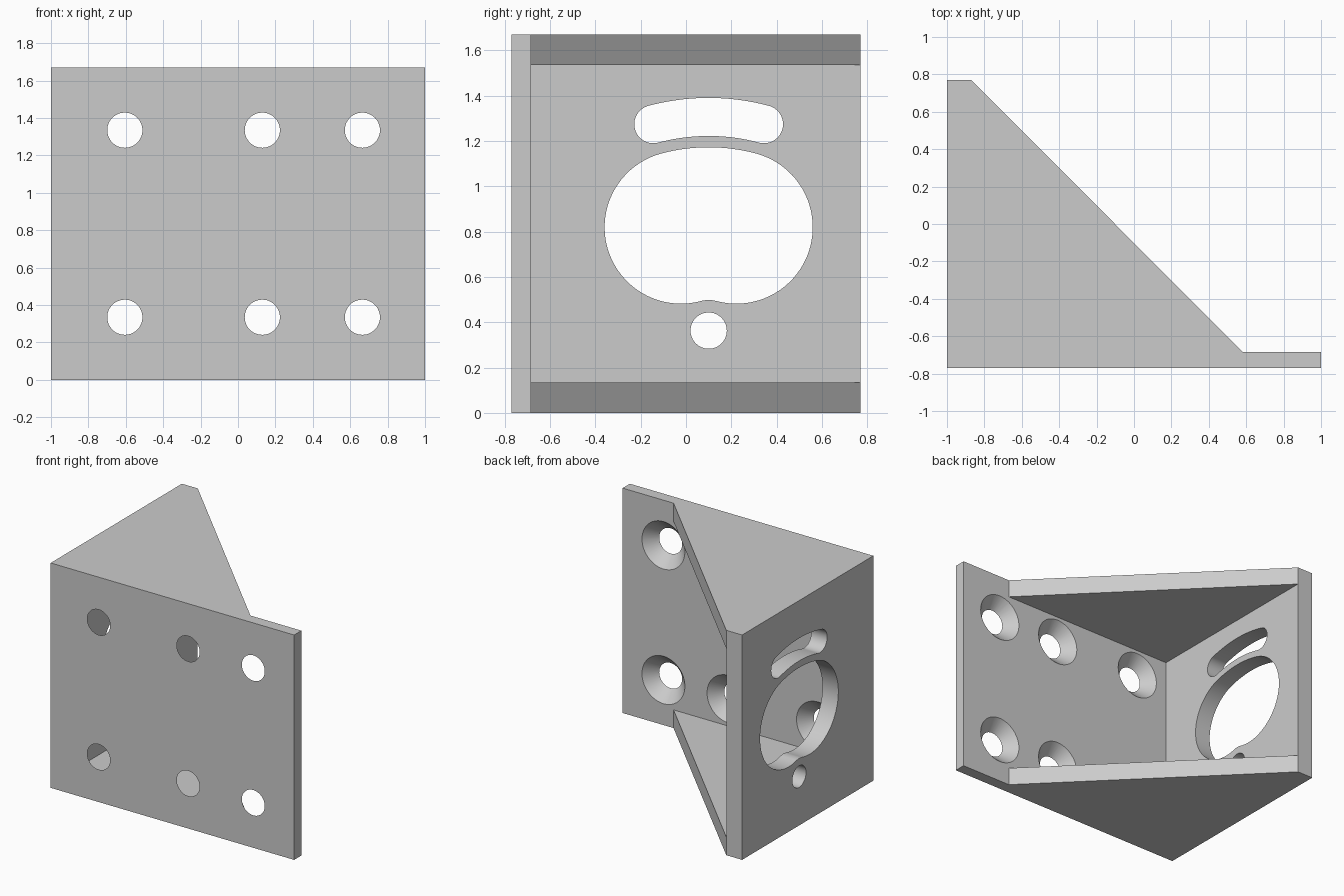
import bpy, bmesh, math
from mathutils import Vector

cube = bpy.data.objects.get("Cube")
if cube:
    bpy.data.objects.remove(cube)

# Overall sizes
BACK, FRONT = 0.77, -0.77
HEIGHT, GUSSET = 1.67, 0.135
WALL_X, PLATE_Y = -0.87, -0.685
PIVOT = Vector((0.1, 0.363))

steel = bpy.data.materials.new("light_grey")
steel.use_nodes = True
GREY = (0.6, 0.6, 0.6, 1)
steel.diffuse_color = GREY
steel.node_tree.nodes["Principled BSDF"].inputs["Base Color"].default_value = GREY


def loft(name, start, end):
    """Closed solid between two matching loops of 3D points."""
    bm = bmesh.new()
    a = [bm.verts.new(p) for p in start]
    b = [bm.verts.new(p) for p in end]
    bm.faces.new(a)
    bm.faces.new(b[::-1])
    for i in range(len(a)):
        j = (i + 1) % len(a)
        bm.faces.new((a[i], b[i], b[j], a[j]))
    bmesh.ops.recalc_face_normals(bm, faces=bm.faces)
    mesh = bpy.data.meshes.new(name)
    bm.to_mesh(mesh)
    bm.free()
    mesh.materials.append(steel)
    obj = bpy.data.objects.new(name, mesh)
    bpy.context.collection.objects.link(obj)
    return obj


def arc(centre, radius, start, end, steps):
    """Points on an arc, angles in degrees."""
    angles = [math.radians(start + (end - start) * i / steps) for i in range(steps + 1)]
    return [Vector((centre[0] + radius * math.cos(t), centre[1] + radius * math.sin(t)))
            for t in angles]


def swept_circle(radius, travel, swing=15):
    """Outline of a circle swung about the pivot, to either side of upright."""
    lo, hi = 90 - swing, 90 + swing
    left = arc(PIVOT, travel, hi, hi, 1)[0]
    right = arc(PIVOT, travel, lo, lo, 1)[0]
    return (arc(PIVOT, travel + radius, lo, hi, 16)[:-1]
            + arc(left, radius, hi, hi + 180, 40)[:-1]
            + arc(PIVOT, travel - radius, hi, lo, 16)[:-1]
            + arc(right, radius, lo - 180, lo, 40)[:-1])


def cut(body, cutter):
    mod = body.modifiers.new(cutter.name, "BOOLEAN")
    mod.operation = "DIFFERENCE"
    mod.solver = "EXACT"
    mod.object = cutter
    bpy.context.view_layer.objects.active = body
    bpy.ops.object.modifier_apply(modifier=mod.name)
    bpy.data.objects.remove(cutter)


# Bracket body: plan outline with the sloping gusset edge
plan = [(-1, FRONT), (1, FRONT), (1, PLATE_Y), (0.582, PLATE_Y), (WALL_X, BACK), (-1, BACK)]
bracket = loft("corner_bracket", [(x, y, 0) for x, y in plan], [(x, y, HEIGHT) for x, y in plan])

# Open space between the two gussets
space = [(WALL_X, PLATE_Y), (1.5, PLATE_Y), (1.5, 1.5), (WALL_X, 1.5)]
cut(bracket, loft("inner_space", [(x, y, GUSSET) for x, y in space],
                  [(x, y, HEIGHT - GUSSET) for x, y in space]))

# Side wall openings: pivot hole, large opening and adjustment slot
openings = {
    "pivot_hole": arc(PIVOT, 0.08, 0, 360, 48)[:-1],
    "large_opening": swept_circle(0.337, 0.472),
    "adjustment_slot": swept_circle(0.084, 0.943),
}
for name, loop in openings.items():
    cut(bracket, loft(name, [(-1.05, y, z) for y, z in loop], [(-0.8, y, z) for y, z in loop]))

# Countersunk screw holes, widening towards the inside of the front plate
for x in (-0.605, 0.13, 0.665):
    for z in (0.335, 1.335):
        rings = []
        for y in (FRONT - 0.02, PLATE_Y + 0.02):
            radius = 0.094 + 0.97 * (y - FRONT)
            rings.append([(p.x, y, p.y) for p in arc((x, z), radius, 0, 360, 48)[:-1]])
        cut(bracket, loft("screw_hole", *rings))

# Smooth round bores, crisp edges
bpy.ops.object.select_all(action="DESELECT")
bracket.select_set(True)
bpy.context.view_layer.objects.active = bracket
bpy.ops.object.shade_smooth_by_angle(angle=math.radians(30))
